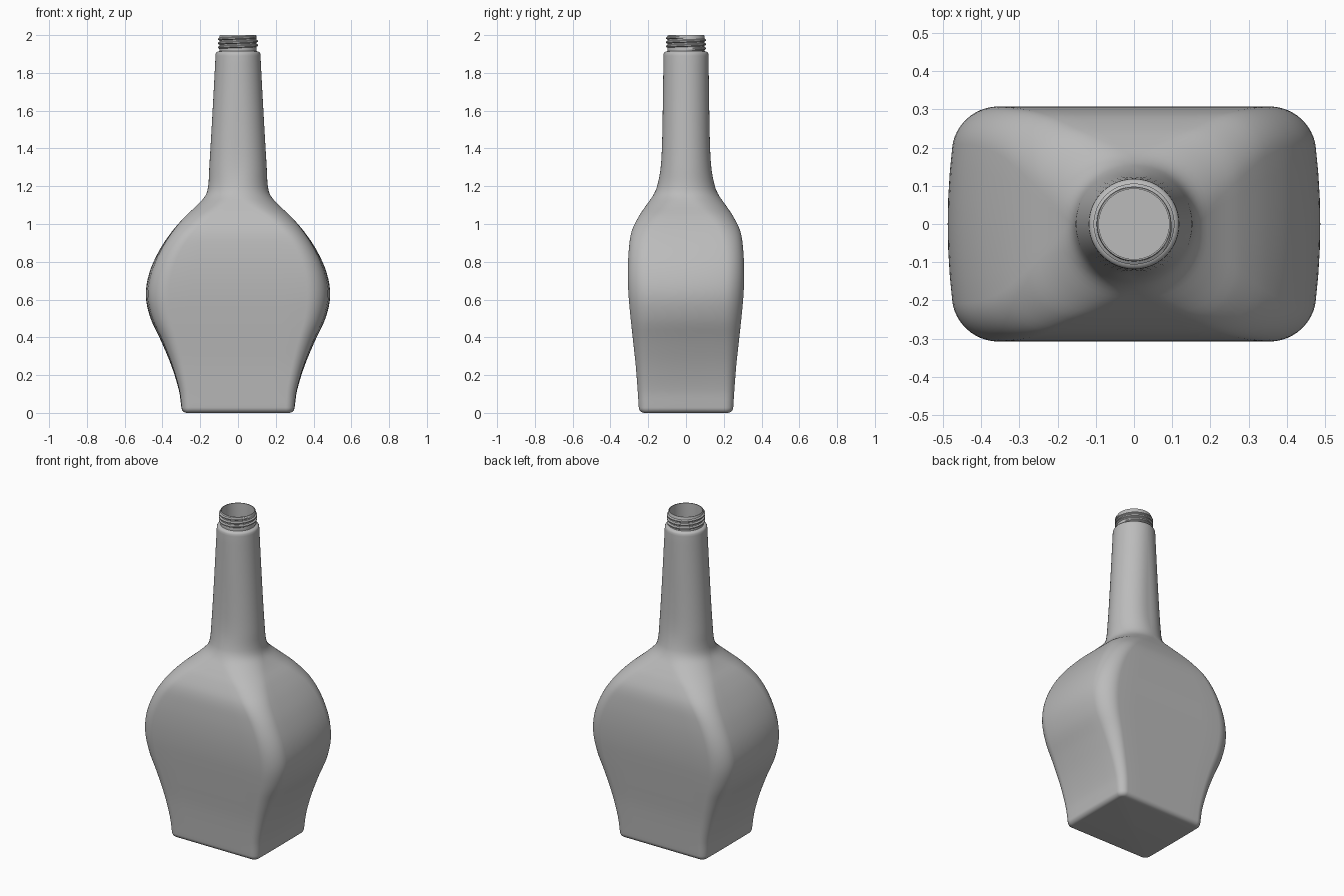
import bpy
import bmesh
import math
from mathutils import Vector

default_cube = bpy.data.objects.get("Cube")
if default_cube:
    bpy.data.objects.remove(default_cube, do_unlink=True)

# One plain grey for the whole bottle
grey = bpy.data.materials.new("bottle grey")
grey.use_nodes = True
colour = (0.5, 0.5, 0.5, 1)
grey.diffuse_color = colour
grey.node_tree.nodes["Principled BSDF"].inputs["Base Color"].default_value = colour

# Body stations: height, half width, half depth, corner radius
STATIONS = [
    (0.03, 0.30, 0.25, 0.045),
    (0.12, 0.313, 0.256, 0.05),
    (0.25, 0.353, 0.266, 0.06),
    (0.38, 0.407, 0.28, 0.075),
    (0.50, 0.463, 0.293, 0.09),
    (0.62, 0.488, 0.304, 0.10),
    (0.74, 0.470, 0.308, 0.10),
    (0.86, 0.417, 0.303, 0.10),
    (0.96, 0.350, 0.288, 0.11),
    (1.04, 0.280, 0.25, 0.13),
    (1.10, 0.216, 0.21, 0.15),
    (1.15, 0.173, 0.175, 0.16),
    (1.20, 0.158, 0.153, 0.152),
    (1.30, 0.152, 0.134, 0.134),
    (1.45, 0.143, 0.126, 0.126),
    (1.68, 0.130, 0.122, 0.122),
    (1.89, 0.119, 0.119, 0.119),
]
CORNER_STEPS = 12
SIDE_STEPS = 6
WALL = 0.026


def smooth_stations(keys, steps=4):
    """Cubic Hermite interpolation through the stations, by height."""
    pts = [Vector(k) for k in keys]
    last = len(pts) - 1

    def slope(i):
        a, b = pts[max(i - 1, 0)], pts[min(i + 1, last)]
        return (b - a) / (b[0] - a[0])

    out = []
    for i in range(last):
        p, q = pts[i], pts[i + 1]
        h = q[0] - p[0]
        for s in range(steps):
            t = s / steps
            a = (1 + 2 * t) * (1 - t) ** 2
            b = t * t * (3 - 2 * t)
            out.append(p * a + q * b
                       + slope(i) * (h * t * (1 - t) ** 2)
                       + slope(i + 1) * (h * t * t * (t - 1)))
    out.append(pts[last])
    return [tuple(v) for v in out]


def section(z, hx, hy, r):
    """Rounded rectangle whose left and right sides bow out slightly."""
    r = min(r, hx, hy)
    bow = 0.13 * max(hx - 0.28, 0)
    arcs = []
    for c, (sx, sy) in enumerate([(1, 1), (-1, 1), (-1, -1), (1, -1)]):
        arc = []
        for k in range(CORNER_STEPS + 1):
            a = (c + k / CORNER_STEPS) * math.pi / 2
            arc.append(Vector((sx * (hx - r) + r * math.cos(a),
                               sy * (hy - r) + r * math.sin(a), z)))
        arcs.append(arc)
    pts = []
    for c, arc in enumerate(arcs):
        start = arcs[(c + 1) % len(arcs)][0]
        pts += arc
        pts += [arc[-1].lerp(start, k / SIDE_STEPS) for k in range(1, SIDE_STEPS)]
    for p in pts:
        p.x *= 1 - bow / hx * (p.y / hy) ** 2
    return pts


def loft(name, sections):
    bm = bmesh.new()
    rings = [[bm.verts.new(p) for p in section(*s)] for s in sections]
    for low, high in zip(rings, rings[1:]):
        n = len(low)
        for i in range(n):
            j = (i + 1) % n
            bm.faces.new((low[i], low[j], high[j], high[i]))
    bm.faces.new(rings[0][::-1])
    bm.faces.new(rings[-1])
    bmesh.ops.remove_doubles(bm, verts=bm.verts, dist=0.00005)
    bmesh.ops.recalc_face_normals(bm, faces=bm.faces)
    mesh = bpy.data.meshes.new(name)
    bm.to_mesh(mesh)
    bm.free()
    return finish(name, mesh)


def finish(name, mesh):
    obj = bpy.data.objects.new(name, mesh)
    bpy.context.collection.objects.link(obj)
    mesh.materials.append(grey)
    bpy.ops.object.select_all(action="DESELECT")
    obj.select_set(True)
    bpy.context.view_layer.objects.active = obj
    bpy.ops.object.shade_smooth_by_angle(angle=math.radians(40))
    return obj


def round_station(z, radius):
    return (z, radius, radius, radius)


body = smooth_stations(STATIONS)

# Rounded foot
foot = []
edge = 0.03
for k in range(6):
    a = k / 6 * math.pi / 2
    inset = edge * (1 - math.sin(a))
    z, hx, hy, r = STATIONS[0]
    foot.append((edge * (1 - math.cos(a)), hx - inset, hy - inset, r - inset))

# Neck shoulder and threaded mouth, then the inside wall down to the floor
mouth = [round_station(z, r) for z, r in [
    (1.902, 0.118), (1.909, 0.114), (1.913, 0.107), (1.915, 0.098),
    (1.997, 0.098), (2.0, 0.096), (2.0, 0.092), (1.89, 0.092)]]
inside = [(z, hx - WALL, hy - WALL, max(r - WALL, 0.02))
          for z, hx, hy, r in reversed(body[:-1])]
loft("bottle_body", foot + body + mouth + inside)


# Screw thread: a tapered ridge wound around the mouth
def thread(name, turns, bottom, pitch, root, crest, steps=64):
    bm = bmesh.new()
    rows = []
    total = int(turns * steps)
    for i in range(total + 1):
        a = i / steps * math.tau
        fade = min(1, i / 8, (total - i) / 8)
        z = bottom + pitch * i / steps
        tip = root + (crest - root) * fade
        half = pitch * 0.42
        shape = [(root - 0.002, -half), (tip, -half * 0.35),
                 (tip, half * 0.35), (root - 0.002, half)]
        rows.append([bm.verts.new((r * math.cos(a), r * math.sin(a), z + dz))
                     for r, dz in shape])
    for p, q in zip(rows, rows[1:]):
        for k in range(len(p)):
            m = (k + 1) % len(p)
            bm.faces.new((p[k], q[k], q[m], p[m]))
    bm.faces.new(rows[0])
    bm.faces.new(rows[-1][::-1])
    bmesh.ops.recalc_face_normals(bm, faces=bm.faces)
    mesh = bpy.data.meshes.new(name)
    bm.to_mesh(mesh)
    bm.free()
    return finish(name, mesh)


thread("mouth_thread", turns=3, bottom=1.924, pitch=0.022, root=0.098, crest=0.106)
